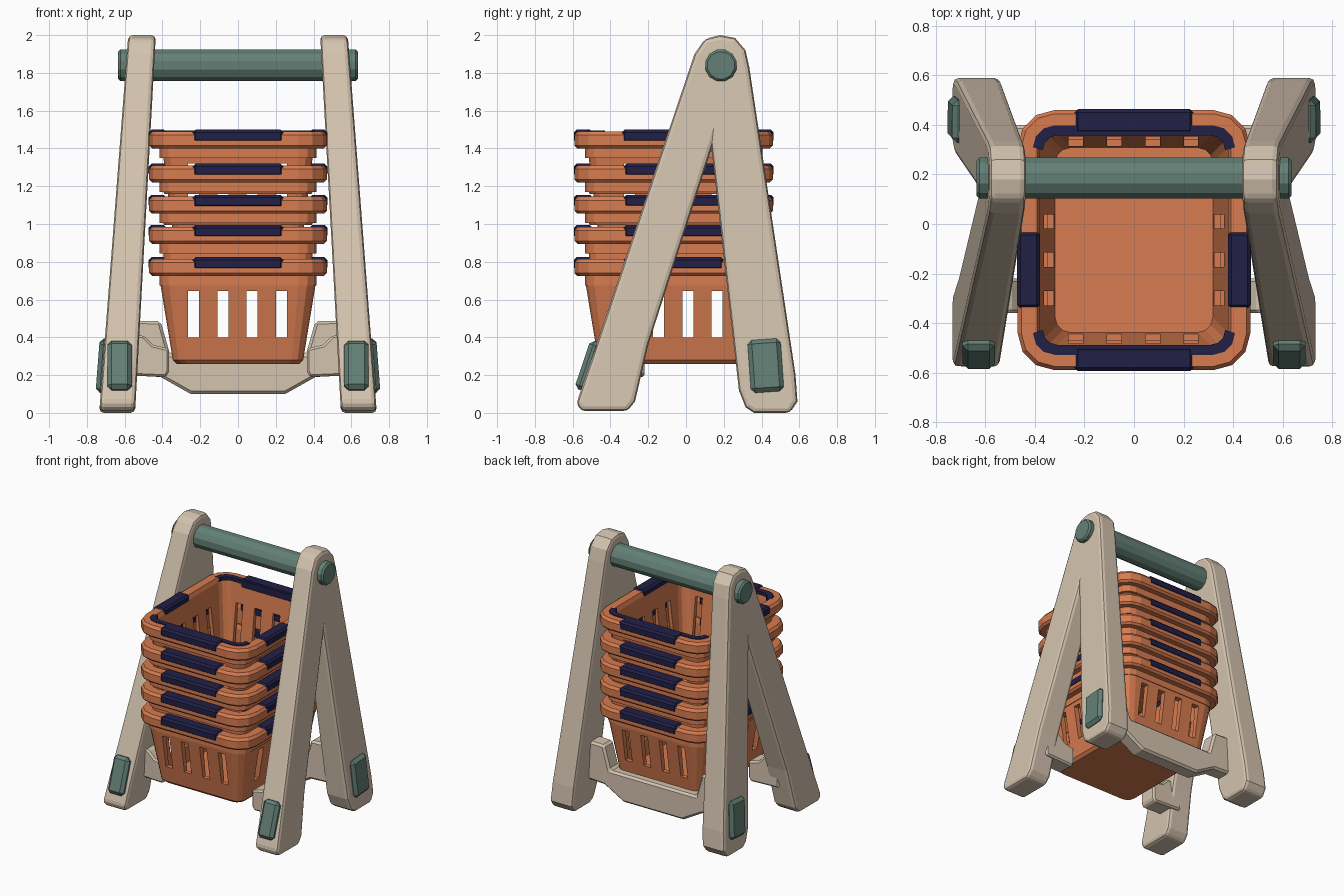
import bpy, bmesh, math
from mathutils import Matrix, Vector

if "Cube" in bpy.data.objects:
    bpy.data.objects.remove(bpy.data.objects["Cube"])


def mat(name, r, g, b):
    m = bpy.data.materials.new(name)
    m.diffuse_color = (r, g, b, 1)
    m.use_nodes = True
    m.node_tree.nodes["Principled BSDF"].inputs["Base Color"].default_value = m.diffuse_color
    return m


BEIGE = mat("beige", 0.66, 0.55, 0.43)
ORANGE = mat("orange", 0.68, 0.20, 0.08)
TEAL = mat("teal", 0.127, 0.216, 0.181)
NAVY = mat("navy", 0.015, 0.014, 0.061)
CY = -0.065  # basket centre in y


def finish(bm, name, material, bevel=0, segments=1):
    bmesh.ops.recalc_face_normals(bm, faces=bm.faces)
    me = bpy.data.meshes.new(name)
    bm.to_mesh(me)
    bm.free()
    me.materials.append(material)
    ob = bpy.data.objects.new(name, me)
    bpy.context.collection.objects.link(ob)
    if bevel:
        mod = ob.modifiers.new("Bevel", 'BEVEL')
        mod.width = bevel
        mod.segments = segments
        mod.limit_method = 'ANGLE'
        mod.angle_limit = math.radians(40)
    return ob


def prism(name, profile, a, b, place, material, bevel=0.02, segments=1):
    """Extrude a 2D profile from a to b; place(u, v, end) gives the 3D point."""
    bm = bmesh.new()
    lo = [bm.verts.new(place(u, v, a)) for u, v in profile]
    hi = [bm.verts.new(place(u, v, b)) for u, v in profile]
    n = len(profile)
    bm.faces.new(lo)
    bm.faces.new(hi[::-1])
    for i in range(n):
        j = (i + 1) % n
        bm.faces.new((lo[i], lo[j], hi[j], hi[i]))
    return finish(bm, name, material, bevel, segments)


def box(name, centre, size, material, bevel=0.0, rot=None):
    bm = bmesh.new()
    m = Matrix.Translation(centre) @ (rot or Matrix()) @ Matrix.Diagonal((*size, 1))
    bmesh.ops.create_cube(bm, size=1, matrix=m)
    return finish(bm, name, material, bevel)


N = 3  # segments per rounded corner


def ring(bm, hx, z, r):
    hy = hx + 0.055
    out = []
    for c, (sx, sy) in enumerate([(1, 1), (-1, 1), (-1, -1), (1, -1)]):
        for k in range(N + 1):
            t = math.pi / 2 * (c + k / N)
            out.append(bm.verts.new((sx * (hx - r) + r * math.cos(t),
                                     CY + sy * (hy - r) + r * math.sin(t), z)))
    return out


def loft(name, profile, zt, material, closed=False, skip=()):
    bm = bmesh.new()
    rings = [ring(bm, hx, zt + dz, max(0.06, hx - 0.32)) for hx, dz in profile]
    n = len(rings[0])
    pairs = list(zip(rings, rings[1:]))
    if closed:
        pairs.append((rings[-1], rings[0]))
    else:
        bm.faces.new(rings[0])
        bm.faces.new(rings[-1])
    for a, b in pairs:
        for i in range(n):
            if i in skip:
                continue
            j = (i + 1) % n
            bm.faces.new((a[i], a[j], b[j], b[i]))
    return finish(bm, name, material)


def cut_slots(basket, zt, lo, hi):
    bm = bmesh.new()
    for p in (-0.235, -0.08, 0.075, 0.23):
        for s in (-1, 1):
            for pos, size in (((p, CY + s * 0.43), (0.058, 0.2)),
                              ((s * 0.37, CY + p), (0.2, 0.058))):
                m = Matrix.Translation((*pos, zt + (lo + hi) / 2)) \
                    @ Matrix.Diagonal((*size, hi - lo, 1))
                bmesh.ops.create_cube(bm, size=1, matrix=m)
    cutter = finish(bm, "slot_cutter", ORANGE)
    cutter.hide_render = True
    mod = basket.modifiers.new("Slots", 'BOOLEAN')
    mod.operation = 'DIFFERENCE'
    mod.solver = 'EXACT'
    mod.object = cutter
    dg = bpy.context.evaluated_depsgraph_get()
    me = bpy.data.meshes.new_from_object(basket.evaluated_get(dg))
    basket.modifiers.clear()
    basket.data = me
    bpy.data.objects.remove(cutter)


# A-shaped side frames, leaning inward towards the top
A_PROFILE = [(-0.58, 0.05), (-0.555, 0.01), (-0.31, 0.01), (-0.27, 0.06), (-0.2, 0.36),
             (0.135, 1.40), (0.28, 0.12), (0.315, 0.03), (0.36, 0.0), (0.55, 0.0),
             (0.59, 0.06), (0.58, 0.2), (0.335, 1.83), (0.315, 1.92), (0.26, 1.985),
             (0.18, 2.0), (0.10, 1.98), (0.045, 1.90)]
for s, side in ((1, "right"), (-1, "left")):
    def lean(y, z, end, s=s):
        x = 0.545 - 0.055 * z if end == 0 else 0.735 - 0.077 * z
        return (s * x, y, z)
    prism("side_frame_" + side, A_PROFILE, 0, 1, lean, BEIGE, 0.03, 2)

    # teal pads on the feet
    tilt = Matrix.Rotation(-math.atan(0.335), 4, 'X')
    box("front_foot_pad_" + side, (s * 0.627, -0.52, 0.25), (0.13, 0.06, 0.27), TEAL, 0.022, tilt)
    tilt = Matrix.Rotation(-s * 0.077, 4, 'Y') @ Matrix.Rotation(0.07, 4, 'X')
    box("side_foot_pad_" + side, (s * 0.718, 0.422, 0.25), (0.05, 0.175, 0.28), TEAL, 0.022, tilt)

    # stub brackets on the front legs
    prism("front_bracket_" + side,
          [(0.62, 0.2), (0.38, 0.19), (0.365, 0.22), (0.365, 0.34), (0.45, 0.36),
           (0.5, 0.41), (0.62, 0.41)], -0.36, -0.22,
          lambda u, v, y, s=s: (s * u, y, v), BEIGE, 0.012)

# rear cradle beam between the back legs
half = [(0.25, 0.1), (0.41, 0.19), (0.6, 0.2), (0.6, 0.49), (0.41, 0.485), (0.36, 0.31)]
beam = half + [(-u, v) for u, v in reversed(half)]
prism("rear_cradle_beam", beam, 0.28, 0.40, lambda u, v, y: (u, y, v), BEIGE, 0.015)

# top carrying bar
circle = [(0.185 + 0.086 * math.cos(math.tau * (k + .5) / 12),
           1.84 + 0.086 * math.sin(math.tau * (k + .5) / 12)) for k in range(12)]
prism("top_bar", circle, -0.635, 0.635, lambda u, v, x: (x, u, v), TEAL, 0.012)

# stacked baskets: two full shells and the rims between
RIM = [(0.415, -0.14), (0.415, -0.09), (0.455, -0.09), (0.47, -0.075),
       (0.47, -0.02), (0.455, 0.0), (0.392, 0.0), (0.38, -0.03)]
TOPS = (0.815, 0.985, 1.145, 1.31, 1.49)
for i, zt in enumerate(TOPS):
    if i in (0, 4):
        wall = 0.41 if i == 0 else 0.395
        shell = [(0.325, -0.555), (0.345, -0.535), (wall, -0.14)] + RIM + [(0.318, -0.525)]
        b = loft(f"basket_{i + 1}", shell, zt, ORANGE)
        cut_slots(b, zt, -0.415 if i == 0 else -0.48, -0.17)
    else:
        low = -0.25 if i == 1 else -0.15
        loft(f"basket_rim_{i + 1}", [(0.375, low), (0.39, low), (0.395, -0.14)] + RIM,
             zt, ORANGE, closed=True)

    # navy grips in the middle of every rim side
    zc = zt - 0.025
    for s, name in ((-1, "front"), (1, "back")):
        box(f"grip_{name}_{i + 1}", (0, CY + s * 0.479, zc), (0.48, 0.1, 0.068), NAVY, 0.014)
    y0, y1 = (-0.34, -0.03) if i == 4 else (-0.33, 0.2)
    for s, name in ((-1, "left"), (1, "right")):
        box(f"grip_{name}_{i + 1}", (s * 0.426, (y0 + y1) / 2, zc), (0.094, y1 - y0, 0.068), NAVY, 0.014)

# navy inner lip joining the grips around the corners of the top basket
step = N + 1
loft("inner_lip", [(0.408, 0.006), (0.408, -0.02), (0.368, -0.02), (0.368, 0.006)],
     TOPS[4], NAVY, closed=True, skip=(2 * step - 1, 4 * step - 1))
